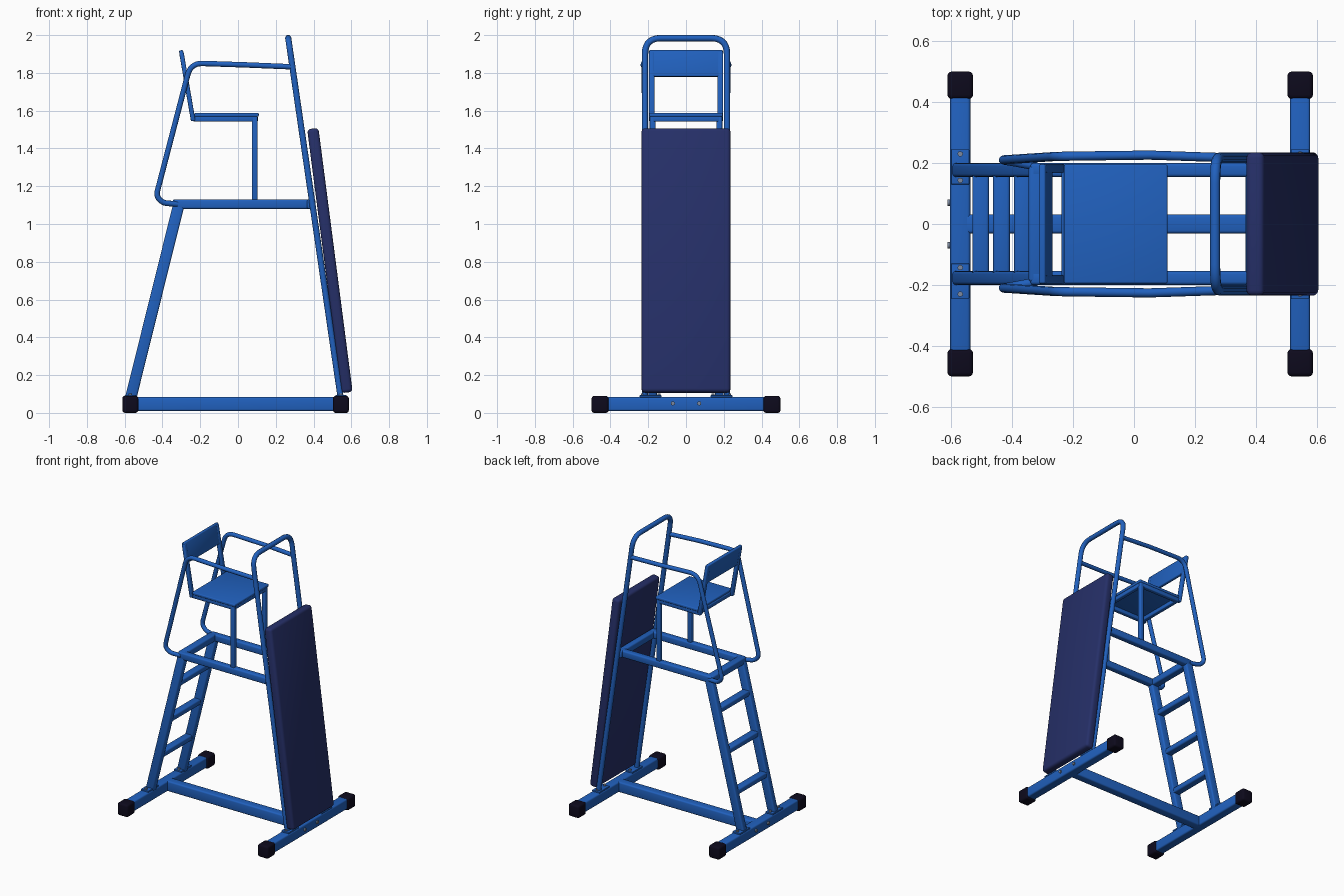
import bpy, bmesh, math
from mathutils import Vector, Matrix

cube = bpy.data.objects.get("Cube")
if cube:
    bpy.data.objects.remove(cube)


def material(name, rgb, rough=0.5):
    m = bpy.data.materials.new(name)
    m.use_nodes = True
    m.diffuse_color = (*rgb, 1)
    node = m.node_tree.nodes["Principled BSDF"]
    node.inputs["Base Color"].default_value = (*rgb, 1)
    node.inputs["Roughness"].default_value = rough
    return m


BLUE = material("blue paint", (0.015, 0.12, 0.52))
NAVY = material("navy padding", (0.019, 0.029, 0.14))
RUBBER = material("black rubber", (0.004, 0.003, 0.012))
STEEL = material("bolt steel", (0.2, 0.25, 0.35))


def select(ob):
    bpy.ops.object.select_all(action='DESELECT')
    ob.select_set(True)
    bpy.context.view_layer.objects.active = ob


def finish(ob, mat):
    ob.data.materials.append(mat)
    select(ob)
    bpy.ops.object.shade_smooth_by_angle(angle=math.radians(40))
    return ob


def bar(name, p, q, width, depth, mat=BLUE, bevel=0.01):
    """Rounded rectangular bar from p to q."""
    p, q = Vector(p), Vector(q)
    d = q - p
    bm = bmesh.new()
    bmesh.ops.create_cube(bm, size=1)
    bmesh.ops.scale(bm, vec=(width, depth, d.length), verts=bm.verts)
    bmesh.ops.bevel(bm, geom=bm.edges[:], offset=bevel, segments=3,
                    profile=0.5, affect='EDGES')
    rot = d.to_track_quat('Z', 'Y').to_matrix().to_4x4()
    bm.transform(Matrix.Translation((p + q) / 2) @ rot)
    me = bpy.data.meshes.new(name)
    bm.to_mesh(me)
    bm.free()
    ob = bpy.data.objects.new(name, me)
    bpy.context.collection.objects.link(ob)
    return finish(ob, mat)


def fillet(points, radius, steps=7):
    """Round the inner corners of a path."""
    pts = [Vector(p) for p in points]
    out = [pts[0]]
    for a, b, c in zip(pts, pts[1:], pts[2:]):
        u, v = (a - b).normalized(), (c - b).normalized()
        reach = min(radius / math.tan(u.angle(v) / 2),
                    0.49 * (a - b).length, 0.49 * (c - b).length)
        s, e = b + u * reach, b + v * reach
        for i in range(steps + 1):
            t = i / steps
            out.append(s * (1 - t) ** 2 + b * 2 * t * (1 - t) + e * t * t)
    return out + [pts[-1]]


def tube(name, points, r, corner=0.08, mat=BLUE):
    """Round tube along a path with bent corners."""
    path = fillet(points, corner)
    cu = bpy.data.curves.new(name, 'CURVE')
    cu.dimensions = '3D'
    cu.bevel_depth = r
    cu.bevel_resolution = 3
    cu.use_fill_caps = True
    sp = cu.splines.new('POLY')
    sp.points.add(len(path) - 1)
    for point, co in zip(sp.points, path):
        point.co = (*co, 1)
    ob = bpy.data.objects.new(name, cu)
    bpy.context.collection.objects.link(ob)
    select(ob)
    bpy.ops.object.convert(target='MESH')
    return finish(bpy.context.object, mat)


SIDES = (("left", 1), ("right", -1))
BACK, FRONT = -0.57, 0.545

# Ground frame with rubber end caps
bar("ground_beam", (BACK, 0, 0.047), (FRONT, 0, 0.047), 0.062, 0.074)
for label, x in (("ladder", BACK), ("pad", FRONT)):
    bar(label + "_cross_foot", (x, -0.46, 0.047), (x, 0.46, 0.047), 0.066, 0.074)
    out = math.copysign(1, x)
    for y in (-1, 1):
        bar(label + "_foot_cap", (x, y * 0.41, 0.045), (x, y * 0.5, 0.045),
            0.084, 0.09, RUBBER, 0.014)
        # Bracket plate and bolts
        bar(label + "_bracket", (x, y * 0.13, 0.088), (x, y * 0.245, 0.088),
            0.06, 0.012, BLUE, 0.003)
        for by in (0.143, 0.23):
            tube(label + "_bracket_bolt", [(x, y * by, 0.085), (x, y * by, 0.103)],
                 0.009, mat=STEEL)
        tube(label + "_beam_bolt", [(x + out * 0.03, y * 0.07, 0.05),
                                    (x + out * 0.042, y * 0.07, 0.05)],
             0.011, mat=STEEL)

# Ladder and platform sides, seat supports and arm rails
for side, s in SIDES:
    y = s * 0.177
    bar(side + "_ladder_leg", (BACK, y, 0.07), (-0.314, y, 1.1), 0.045, 0.06)
    bar(side + "_platform_rail", (-0.34, y, 1.105), (0.41, y, 1.105), 0.045, 0.05)
    bar(side + "_seat_post", (0.088, y, 1.12), (0.088, y, 1.57), 0.03, 0.03, BLUE, 0.006)
    bar(side + "_seat_rail", (-0.235, y, 1.557), (0.103, y, 1.557), 0.03, 0.03, BLUE, 0.006)
    bar(side + "_backrest_post", (-0.237, s * 0.182, 1.545),
        (-0.3, s * 0.182, 1.91), 0.03, 0.024, BLUE, 0.006)
    tube(side + "_arm_rail",
         [(0.288, s * 0.218, 1.832), (0.05, s * 0.226, 1.842),
          (-0.25, s * 0.222, 1.852), (-0.433, s * 0.21, 1.15),
          (-0.4, s * 0.205, 1.112), (-0.32, s * 0.19, 1.105)], 0.015)

# Ladder rungs follow the slope of the legs
for z in (0.34, 0.615, 0.89):
    x = BACK + (z - 0.07) * 0.2485
    bar("ladder_rung", (x, -0.17, z), (x, 0.17, z), 0.055, 0.04)
bar("platform_back_bar", (-0.318, -0.19, 1.105), (-0.318, 0.19, 1.105), 0.055, 0.05)
bar("platform_front_bar", (0.388, -0.215, 1.105), (0.388, 0.215, 1.105), 0.045, 0.05)

# Seat and backrest
for x in (-0.222, 0.09):
    bar("seat_cross_rail", (x, -0.175, 1.557), (x, 0.175, 1.557), 0.03, 0.03, BLUE, 0.006)
bar("seat_panel", (-0.23, 0, 1.578), (0.11, 0, 1.578), 0.39, 0.02, BLUE, 0.006)
bar("backrest_panel", (-0.277, 0, 1.78), (-0.302, 0, 1.92), 0.39, 0.022, BLUE, 0.006)

# Hooped front frame and its protective pad
tube("front_hoop", [(FRONT, -0.217, 0.07), (0.266, -0.217, 1.984),
                    (0.266, 0.217, 1.984), (FRONT, 0.217, 0.07)], 0.017, 0.085)
bar("protective_pad", (0.396, 0, 1.505), (0.577, 0, 0.108), 0.47, 0.06, NAVY, 0.018)
